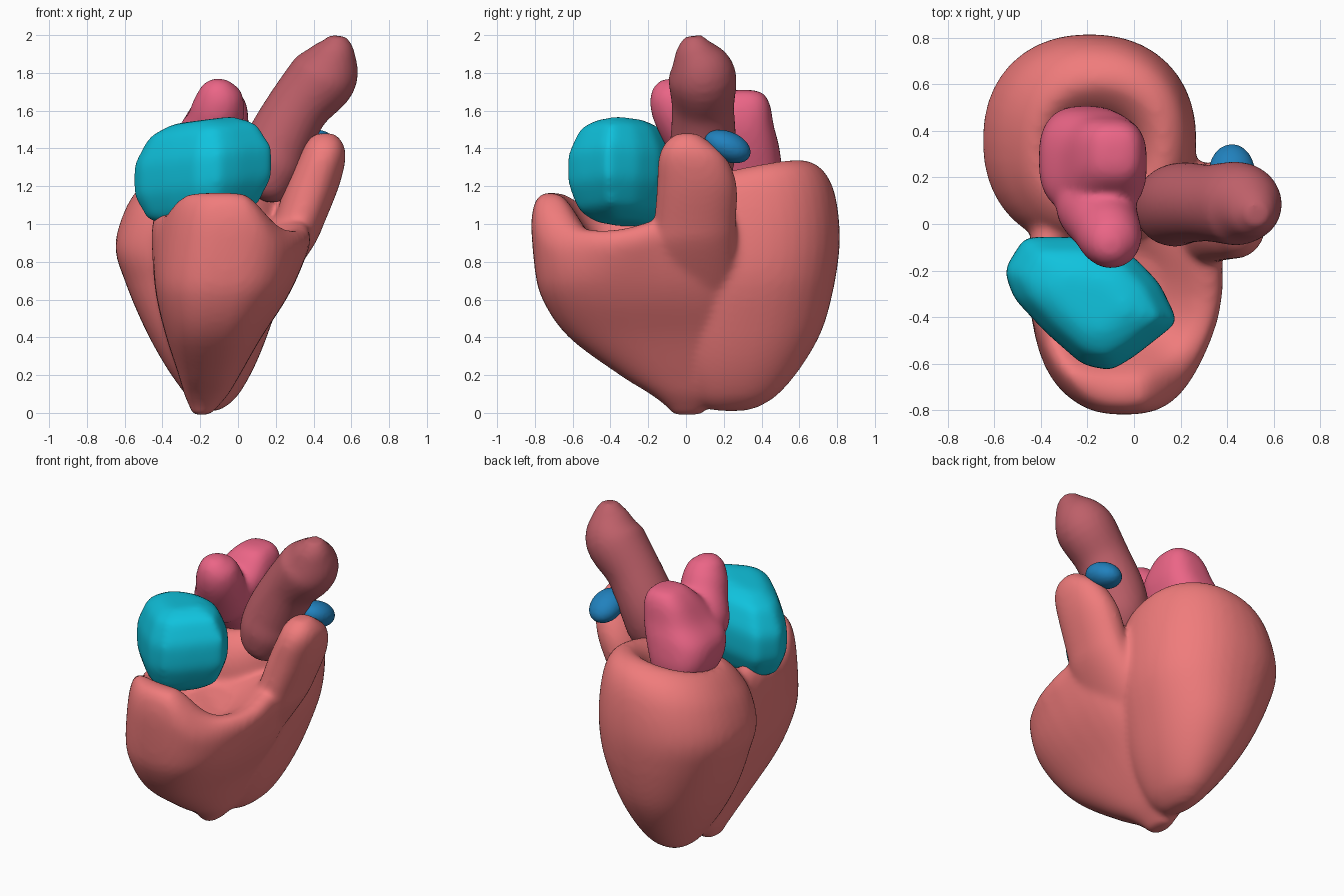
import bpy, bmesh, math
from mathutils import Vector, Matrix

if "Cube" in bpy.data.objects:
    bpy.data.objects.remove(bpy.data.objects["Cube"])


def spline(rows, steps=5):
    """Catmull-Rom through rows of numbers."""
    out = []
    for i in range(len(rows) - 1):
        a, b, c, d = (rows[max(0, min(len(rows) - 1, i + k))] for k in (-1, 0, 1, 2))
        for s in range(steps):
            t = s / steps
            out.append([0.5 * (2 * q + (r - p) * t + (2 * p - 5 * q + 4 * r - w) * t * t
                        + (3 * q - p - 3 * r + w) * t ** 3) for p, q, r, w in zip(a, b, c, d)])
    out.append(list(rows[-1]))
    return out


def ramp(v, a, b):
    """Smooth step from 0 at a to 1 at b."""
    t = max(0, min(1, (v - a) / (b - a)))
    return t * t * (3 - 2 * t)


def skin(bm, rings):
    rings = [[bm.verts.new(p) for p in ring] for ring in rings]
    n = len(rings[0])
    for a, b in zip(rings, rings[1:]):
        for i in range(n):
            j = (i + 1) % n
            bm.faces.new((a[i], a[j], b[j], b[i]))
    bm.faces.new(rings[0][::-1])
    bm.faces.new(rings[-1])


def loft(bm, rows, power=2.2, warp=None, n=40):
    """Rows of (z, x0, x1, y0, y1): stacked superellipses."""
    rings = []
    for z, x0, x1, y0, y1 in spline(rows):
        ring = []
        for k in range(n):
            c, s = math.cos(math.tau * k / n), math.sin(math.tau * k / n)
            u = math.copysign(abs(c) ** (2 / power), c)
            v = math.copysign(abs(s) ** (2 / power), s)
            p = Vector(((x0 + x1 + u * (x1 - x0)) / 2, (y0 + y1 + v * (y1 - y0)) / 2, z))
            ring.append(warp(p) if warp else p)
        rings.append(ring)
    skin(bm, rings)


def tube(bm, rows, n=28):
    """Rows of (x, y, z, radius) along a path."""
    pts = spline(rows)
    pos = [Vector(p[:3]) for p in pts]
    q, last, rings = None, None, []
    for i, p in enumerate(pts):
        t = (pos[min(i + 1, len(pos) - 1)] - pos[max(i - 1, 0)]).normalized()
        q = t.to_track_quat('Z', 'Y') if q is None else last.rotation_difference(t) @ q
        last, r = t, max(p[3], 0.01)
        rings.append([pos[i] + q @ Vector((r * math.cos(math.tau * k / n),
                                           r * math.sin(math.tau * k / n), 0)) for k in range(n)])
    skin(bm, rings)


def finish(name, bm, color, smooth=6, voxel=0.016):
    bmesh.ops.recalc_face_normals(bm, faces=bm.faces)
    mesh = bpy.data.meshes.new(name)
    bm.to_mesh(mesh)
    bm.free()
    ob = bpy.data.objects.new(name, mesh)
    bpy.context.collection.objects.link(ob)
    mat = bpy.data.materials.new(name)
    mat.diffuse_color = (*color, 1)
    mat.use_nodes = True
    mat.node_tree.nodes["Principled BSDF"].inputs["Base Color"].default_value = mat.diffuse_color
    mesh.materials.append(mat)
    m = ob.modifiers.new("fuse", 'REMESH')
    m.mode, m.voxel_size, m.use_smooth_shade = 'VOXEL', voxel, True
    m = ob.modifiers.new("soften", 'SMOOTH')
    m.factor, m.iterations = 0.5, smooth
    return ob


def back_rim(p):
    p.z += 0.2 * (p.y - .35 + .5 * (p.x + .2)) * max(0, min(1, (p.z - .7) / .5))
    return p


def front_rim(p):
    top = ramp(p.z, .65, .95)
    lip = ramp(p.y, -.42, -.68) * ramp(p.x, .34, .02)
    side = ramp(p.x, -.2, -.4) * ramp(p.y, -.7, -.4)
    p.z += top * (.2 * lip + .09 * side + .06 * ramp(p.y, -.4, -.1))
    p.x = -.05 + (p.x + .05) * (1 - .2 * ramp(p.y, -.25, -.75) * top)
    return p


# ventricles: back chamber with a dished, tilted rim
bm = bmesh.new()
loft(bm, [(0.01, -.18, -.12, .18, .3), (0.03, -.22, -.07, .1, .38), (.1, -.28, .005, .03, .49),
          (.25, -.385, .09, -.05, .615), (.45, -.495, .17, -.1, .725), (.7, -.6, .25, -.1, .79),
          (.9, -.65, .268, -.1, .815), (1.1, -.60, .25, -.09, .785), (1.22, -.52, .21, -.04, .71),
          (1.275, -.43, .13, .05, .61), (1.24, -.36, .05, .12, .53), (1.16, -.32, 0, .16, .46)],
     warp=back_rim)
# front chamber with a shallow hollow and raised front lip
loft(bm, [(-.01, -.24, -.15, -.07, .08), (.03, -.255, -.11, -.1, .12), (.1, -.285, -.05, -.19, .2),
          (.2, -.315, .01, -.35, .26), (.4, -.38, .125, -.62, .32), (.6, -.43, .255, -.76, .33),
          (.8, -.455, .355, -.815, .3), (.9, -.45, .385, -.81, .25), (.96, -.4, .35, -.76, .14),
          (.96, -.33, .28, -.68, .05), (.92, -.26, .2, -.58, -.05), (.88, -.18, .12, -.48, -.12)],
     power=2.6, warp=front_rim)
# outflow cone
loft(bm, [(.4, -.2, .04, -.2, .28), (.6, -.05, .2, -.21, .28), (.75, .02, .31, -.21, .28),
          (.9, .1, .41, -.2, .27), (1.0, .18, .455, -.17, .265), (1.2, .25, .535, -.155, .27),
          (1.35, .32, .57, -.145, .215), (1.43, .36, .555, -.11, .13), (1.48, .41, .51, -.05, .06)])
finish("ventricles", bm, (.87, .2, .2), 16)

# main artery
bm = bmesh.new()
tube(bm, [(.12, .04, 1.13, .04), (.135, .045, 1.17, .12), (.165, .07, 1.28, .17), (.21, .09, 1.42, .175),
          (.32, .09, 1.62, .165), (.46, .085, 1.79, .178), (.515, .05, 1.92, .11), (.525, .04, 1.995, .045)])
finish("main_artery", bm, (.51, .115, .14), 5)

# back atrium: body plus front lobe
bm = bmesh.new()
loft(bm, [(1.1, -.3, -.05, .18, .45), (1.25, -.395, -.02, .08, .505), (1.4, -.4, .03, .04, .495),
          (1.52, -.31, .055, .05, .465), (1.63, -.24, .045, .14, .445), (1.69, -.18, .01, .2, .41),
          (1.71, -.13, -.04, .26, .35)], power=2.7)
tube(bm, [(-.2, .18, 1.32, .12), (-.17, .09, 1.42, .17), (-.125, 0, 1.53, .15),
          (-.1, -.06, 1.64, .135), (-.095, -.09, 1.72, .1), (-.09, -.1, 1.765, .04)])
finish("back_atrium", bm, (.83, .13, .24), 10)

# front atrium: one outline, scaled level by level and tilted
outline = [(-.56, -.2), (-.47, -.055), (-.2, -.055), (0, -.14), (.11, -.255), (.19, -.42), (0, -.57),
           (-.1, -.63), (-.22, -.605), (-.38, -.465), (-.515, -.32)]
bm = bmesh.new()
for z, s in [(1.0, .45), (1.06, .8), (1.2, 1), (1.36, 1), (1.5, .78), (1.55, .45)]:
    for x, y in outline:
        px = -.19 + s * (x + .19)
        bm.verts.new((px, -.34 + s * (y + .34), z + .13 * (px + .19)))
hull = bmesh.ops.convex_hull(bm, input=bm.verts)
bmesh.ops.delete(bm, geom=[g for g in hull["geom_interior"] if isinstance(g, bmesh.types.BMVert)],
                 context='VERTS')
finish("front_atrium", bm, (.005, .54, .72), 45)

# small lung vessel stub
bm = bmesh.new()
bmesh.ops.create_uvsphere(bm, u_segments=24, v_segments=16, radius=1,
                          matrix=Matrix.Translation((.42, .22, 1.41)) @ Matrix.Rotation(-.4, 4, 'X')
                          @ Matrix.Diagonal((.1, .13, .08, 1)))
finish("lung_vessel", bm, (.015, .22, .51), 2, .012)
